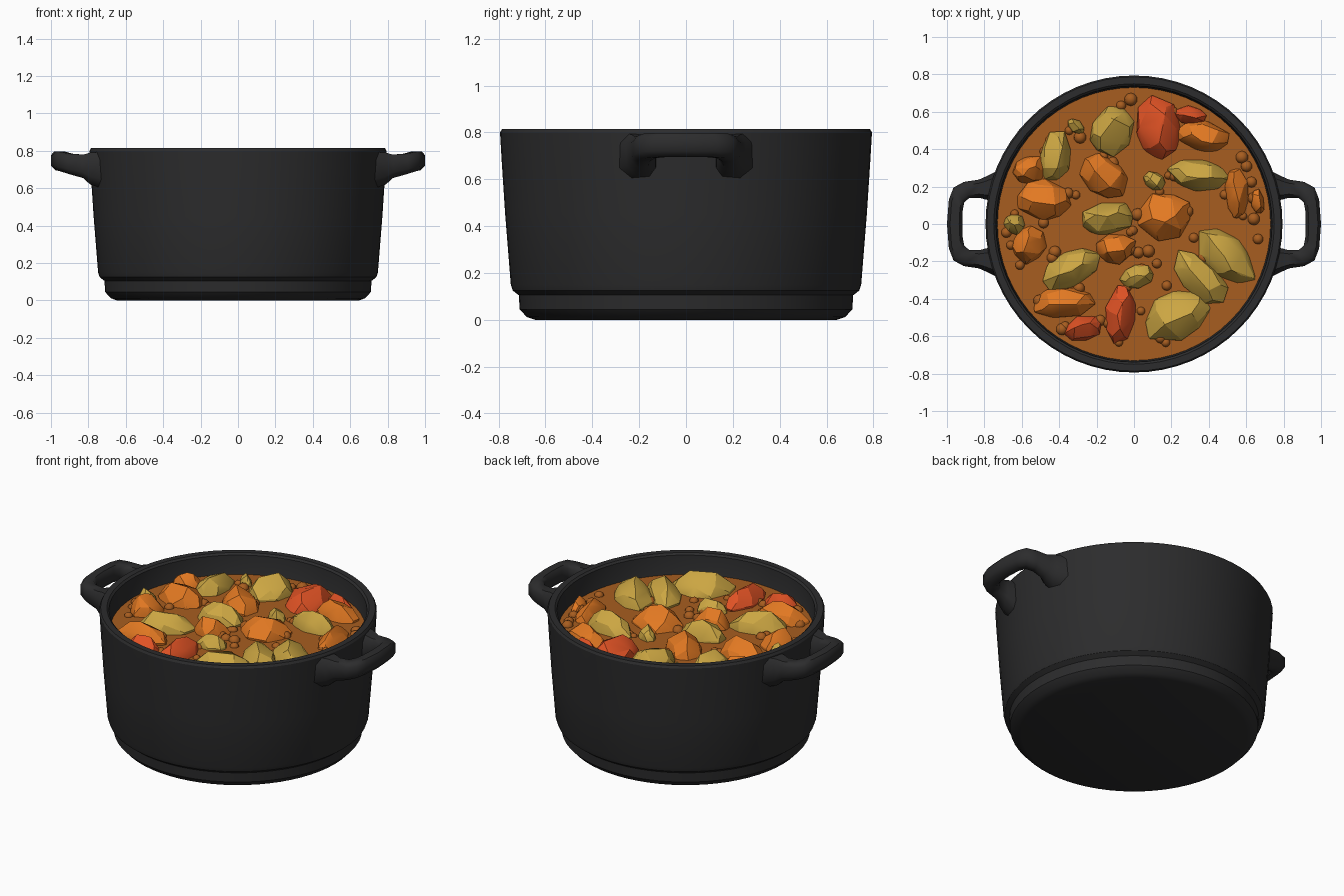
import bpy, bmesh, math, random
from mathutils import Vector

if "Cube" in bpy.data.objects:
    bpy.data.objects.remove(bpy.data.objects["Cube"])

random.seed(7)
STEW_Z = 0.685


def material(name, rgb):
    m = bpy.data.materials.new(name)
    m.diffuse_color = (*rgb, 1)
    m.use_nodes = True
    m.node_tree.nodes["Principled BSDF"].inputs["Base Color"].default_value = m.diffuse_color
    return m


BLACK = material("cast iron black", (0.025, 0.025, 0.026))
BROTH = material("broth brown", (0.39, 0.11, 0.014))
YELLOW = material("potato yellow", (0.60, 0.38, 0.055))
ORANGE = material("carrot orange", (0.76, 0.19, 0.016))
RED = material("pepper red", (0.75, 0.085, 0.018))


def finish(name, bm, mat, angle=30):
    bmesh.ops.recalc_face_normals(bm, faces=bm.faces)
    me = bpy.data.meshes.new(name)
    bm.to_mesh(me)
    bm.free()
    ob = bpy.data.objects.new(name, me)
    bpy.context.collection.objects.link(ob)
    me.materials.append(mat)
    bpy.ops.object.select_all(action='DESELECT')
    ob.select_set(True)
    bpy.context.view_layer.objects.active = ob
    bpy.ops.object.shade_smooth_by_angle(angle=math.radians(angle))
    return ob


def lathe(name, profile, mat, sides=64):
    bm = bmesh.new()
    rings = []
    for r, z in profile:
        if r == 0:
            rings.append([bm.verts.new((0, 0, z))])
        else:
            rings.append([bm.verts.new((r * math.cos(2 * math.pi * i / sides),
                                        r * math.sin(2 * math.pi * i / sides), z))
                          for i in range(sides)])
    for a, b in zip(rings, rings[1:]):
        for i in range(sides):
            j = (i + 1) % sides
            quad = [a[i % len(a)], a[j % len(a)], b[j % len(b)], b[i % len(b)]]
            bm.faces.new(list(dict.fromkeys(quad)))
    return finish(name, bm, mat)


# Pot body: foot, step, flared wall, rim and inner wall
lathe("pot_body", [(0, 0), (0.645, 0), (0.68, 0.012), (0.71, 0.045), (0.714, 0.105),
                   (0.74, 0.125), (0.748, 0.15), (0.772, 0.45), (0.787, 0.68),
                   (0.794, 0.80), (0.786, 0.814), (0.75, 0.814), (0.738, 0.803),
                   (0.728, 0.66), (0.70, 0.60), (0, 0.60)], BLACK)

# Stew surface
lathe("stew_surface", [(0, STEW_Z), (0.40, STEW_Z), (0.732, STEW_Z)], BROTH)

# Loop handles: outer x, y / inner x, y / bottom z / top z, half loop then mirrored in y
HALF = [(0.73, 0.285, 0.73, 0.125, 0.60, 0.795),
        (0.79, 0.255, 0.79, 0.13, 0.62, 0.79),
        (0.83, 0.237, 0.825, 0.14, 0.655, 0.78),
        (0.91, 0.225, 0.88, 0.14, 0.675, 0.785),
        (0.965, 0.195, 0.908, 0.115, 0.69, 0.795),
        (0.99, 0.13, 0.916, 0.07, 0.695, 0.797)]
LOOP = HALF + [(1.0, 0.0, 0.918, 0.0, 0.695, 0.797)] + \
    [(a, -b, c, -d, e, f) for a, b, c, d, e, f in reversed(HALF)]
for side, name in ((1, "right_handle"), (-1, "left_handle")):
    bm = bmesh.new()
    rings = []
    for ox, oy, ix, iy, zb, zt in LOOP:
        o, i = Vector((side * ox, oy)), Vector((side * ix, iy))
        ring = []
        # rounded eight-sided section
        for t, h in ((0, .25), (0, .8), (.2, 1), (.8, 1), (1, .8), (1, .2), (.8, 0), (.3, 0)):
            p = o.lerp(i, t)
            ring.append(bm.verts.new((p.x, p.y, zb + (zt - zb) * h)))
        rings.append(ring)
    for a, b in zip(rings, rings[1:]):
        for k in range(8):
            bm.faces.new((a[k], a[(k + 1) % 8], b[(k + 1) % 8], b[k]))
    bm.faces.new(rings[0])
    bm.faces.new(rings[-1])
    finish(name, bm, BLACK, 50)


# Rough-cut vegetable: hull of a wide base, a shoulder ring and a narrow ridge
def add_chunk(bm, cx, cy, length, width, deg, height):
    ang = math.radians(deg)
    ca, sa = math.cos(ang), math.sin(ang)
    pts = []
    for count, scale, z in ((8, 1.0, -0.04), (8, 0.98, 0.012), (6, 0.76, 0.5 * height)):
        turn = random.random()
        for i in range(count):
            t = 2 * math.pi * (i + turn + random.uniform(-.2, .2)) / count
            s = scale * random.uniform(0.9, 1.1)
            pts.append((math.cos(t) * s, math.sin(t) * s, z))
    tilt = random.uniform(-.25, .25)
    for u in (-0.42, 0.0, 0.4):
        pts.append((u, tilt + random.uniform(-.2, .2), height * random.uniform(.78, 1)))
    verts = []
    for u, v, z in pts:
        u, v = u * length / 2, v * width / 2
        verts.append(bm.verts.new((cx + u * ca - v * sa, cy + u * sa + v * ca, STEW_Z + z)))
    res = bmesh.ops.convex_hull(bm, input=verts)
    loose = {g for g in res["geom_interior"] + res["geom_unused"]
             if isinstance(g, bmesh.types.BMVert)}
    bmesh.ops.delete(bm, geom=list(loose), context='VERTS')


# Each chunk: x, y, length, width, angle
CHUNKS = {
    "potato_chunks": (YELLOW, [
        (-.12, .50, .29, .24, 60), (-.42, .36, .28, .17, 80), (.35, .26, .33, .18, -8),
        (-.14, .03, .29, .18, 10), (-.34, -.24, .34, .19, 30), (.49, -.17, .38, .22, -45),
        (.36, -.29, .37, .19, -45), (.23, -.49, .38, .26, 25), (.02, -.28, .19, .12, 15)]),
    "potato_bits": (YELLOW, [
        (-.64, 0, .12, .11, 0), (.11, .23, .12, .10, -30), (-.31, .52, .11, .07, -40)]),
    "carrot_chunks": (ORANGE, [
        (-.16, .25, .29, .22, -40), (.16, .04, .30, .25, 10), (-.48, .13, .30, .22, -5),
        (-.56, .29, .19, .15, 20), (-.56, -.11, .22, .18, 70), (-.10, -.13, .22, .17, 10),
        (-.38, -.42, .35, .17, 8), (.37, .47, .29, .17, -15), (.55, .17, .27, .13, 95),
        (.66, .12, .14, .07, 100)]),
    "pepper_chunks": (RED, [
        (.13, .51, .35, .25, 95), (-.07, -.49, .33, .17, 85),
        (-.27, -.56, .21, .14, 20), (.30, .58, .17, .10, -10)]),
}
for name, (mat, rows) in CHUNKS.items():
    bm = bmesh.new()
    for x, y, l, w, a in rows:
        add_chunk(bm, x, y, l, w, a, min(0.115, 0.035 + 0.42 * w))
    finish(name, bm, mat, 22)

# Small lumps floating in the broth
bm = bmesh.new()
for _ in range(80):
    r, t = 0.69 * math.sqrt(random.random()), random.uniform(0, 2 * math.pi)
    ball = bmesh.ops.create_icosphere(bm, subdivisions=2, radius=random.uniform(.022, .036))
    bmesh.ops.translate(bm, verts=ball["verts"],
                        vec=(r * math.cos(t), r * math.sin(t), STEW_Z - 0.003))
finish("broth_lumps", bm, BROTH, 60)
